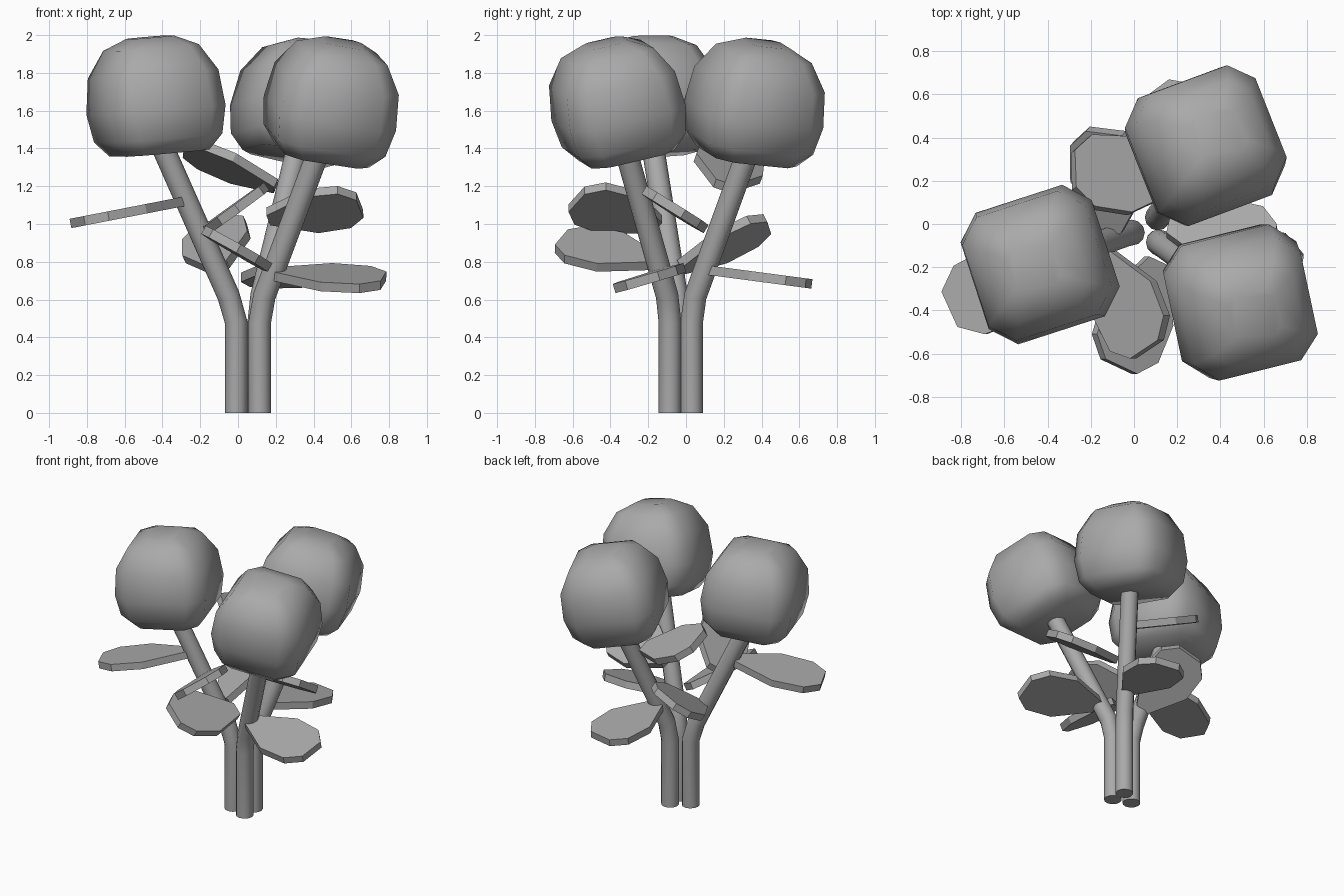
import bpy, bmesh, math
from mathutils import Vector, Matrix

cube = bpy.data.objects.get("Cube")
if cube:
    bpy.data.objects.remove(cube, do_unlink=True)

grey = bpy.data.materials.new("plain grey")
grey.use_nodes = True
grey.diffuse_color = (0.4, 0.4, 0.4, 1)
grey.node_tree.nodes["Principled BSDF"].inputs["Base Color"].default_value = (0.4, 0.4, 0.4, 1)


def finish(name, bm, smooth_angle=None):
    bmesh.ops.recalc_face_normals(bm, faces=bm.faces)
    mesh = bpy.data.meshes.new(name)
    bm.to_mesh(mesh)
    bm.free()
    mesh.materials.append(grey)
    obj = bpy.data.objects.new(name, mesh)
    bpy.context.collection.objects.link(obj)
    if smooth_angle:
        bpy.ops.object.select_all(action='DESELECT')
        obj.select_set(True)
        bpy.context.view_layer.objects.active = obj
        bpy.ops.object.shade_smooth_by_angle(angle=math.radians(smooth_angle))


def loft(bm, rings):
    """Skin a list of point rings and cap both ends."""
    loops = [[bm.verts.new(p) for p in ring] for ring in rings]
    n = len(loops[0])
    for a, b in zip(loops, loops[1:]):
        for i in range(n):
            bm.faces.new((a[i], a[(i + 1) % n], b[(i + 1) % n], b[i]))
    bm.faces.new(loops[0][::-1])
    bm.faces.new(loops[-1])


def make_stalk(name, path, radius=0.06, sides=12):
    pts = [Vector(p) for p in path]
    rings = []
    for i, p in enumerate(pts):
        # Ends stay level with the ground or square to the stalk
        tangent = (pts[min(i + 1, len(pts) - 1)] - pts[max(i - 1, 0)]).normalized()
        turn = Vector((0, 0, 1)).rotation_difference(tangent)
        rings.append([p + turn @ Vector((radius * math.cos(t), radius * math.sin(t), 0))
                      for t in (2 * math.pi * k / sides for k in range(sides))])
    bm = bmesh.new()
    loft(bm, rings)
    finish(name, bm, 40)


# Half width and height of each level of a rounded, square flower head
HEAD = [(0.23, -0.30), (0.295, -0.22), (0.32, -0.07), (0.30, 0.12),
        (0.22, 0.26), (0.11, 0.315)]


def make_head(name, centre, spin, lean):
    lean_turn = Vector((0, 0, 1)).rotation_difference(Vector((*lean, 1)))
    place = (Matrix.Translation(centre) @ lean_turn.to_matrix().to_4x4()
             @ Matrix.Rotation(math.radians(spin), 4, 'Z'))
    rings = []
    for w, z in HEAD:
        c = w * 0.66
        corners = [(w, -c), (w, c), (c, w), (-c, w), (-w, c), (-w, -c), (-c, -w), (c, -w)]
        rings.append([place @ Vector((x, y, z)) for x, y in corners])
    bm = bmesh.new()
    loft(bm, rings)
    finish(name, bm, 60)


# Distance along the leaf and half width there
LEAF = [(0, 0.05), (0.47, 0.185), (0.83, 0.175), (1, 0.09)]


def make_leaf(name, base, tip, across, thickness=0.05):
    base, tip, across = Vector(base), Vector(tip), Vector(across)
    along = tip - base
    axis = along.normalized()
    side = (across - axis * across.dot(axis)).normalized()
    normal = axis.cross(side)
    outline = ([base + along * u + side * v for u, v in LEAF]
               + [base + along * u - side * v for u, v in reversed(LEAF)])
    bm = bmesh.new()
    loft(bm, [[p + normal * s * thickness / 2 for p in outline] for s in (-1, 1)])
    finish(name, bm)


# Three stalks bunched at the base and spreading upward
make_stalk("right_stalk", [(-0.01, -0.04, 0), (-0.01, -0.04, 0.48), (-0.05, -0.05, 0.62),
                           (-0.44, -0.19, 1.5)])
make_stalk("back_stalk", [(0.11, 0.03, 0), (0.11, 0.03, 0.48), (0.125, 0.05, 0.62),
                          (0.34, 0.37, 1.5)])
make_stalk("front_stalk", [(0.115, -0.085, 0), (0.115, -0.085, 0.48), (0.14, -0.1, 0.62),
                           (0.47, -0.35, 1.5)])

# Flower heads leaning outward
make_head("right_head", (-0.44, -0.19, 1.675), 18, (-0.08, -0.03))
make_head("back_head", (0.34, 0.37, 1.65), 21, (0.17, 0.17))
make_head("front_head", (0.5, -0.37, 1.655), 13, (0.2, -0.19))

# Leaves: base, tip, and the direction across the blade
make_leaf("right_outer_leaf", (-0.31, -0.14, 1.115), (-0.85, -0.395, 1.01), (0, 1, 0))
make_leaf("right_front_leaf", (-0.13, -0.15, 1.0), (0.06, -0.58, 1.13), (0.81, 0, 0.59))
make_leaf("right_back_leaf", (-0.1, -0.03, 0.77), (-0.13, 0.43, 1.0), (0.9, 0, 0.4))
make_leaf("front_low_leaf", (0.1, -0.17, 0.8), (-0.07, -0.66, 0.91), (0.87, 0, -0.49))
make_leaf("front_outer_leaf", (0.2, -0.14, 0.735), (0.77, -0.23, 0.7), (0, 0.96, 0.28))
make_leaf("left_middle_leaf", (0.16, -0.01, 1.04), (0.645, -0.09, 1.1), (0, 0.85, -0.53))
make_leaf("back_low_leaf", (0.15, 0.12, 0.755), (0.25, 0.65, 0.685), (1, 0, 0))
make_leaf("back_high_leaf", (0.2, 0.2, 1.2), (-0.28, 0.25, 1.4), (0, 1, -0.35))
